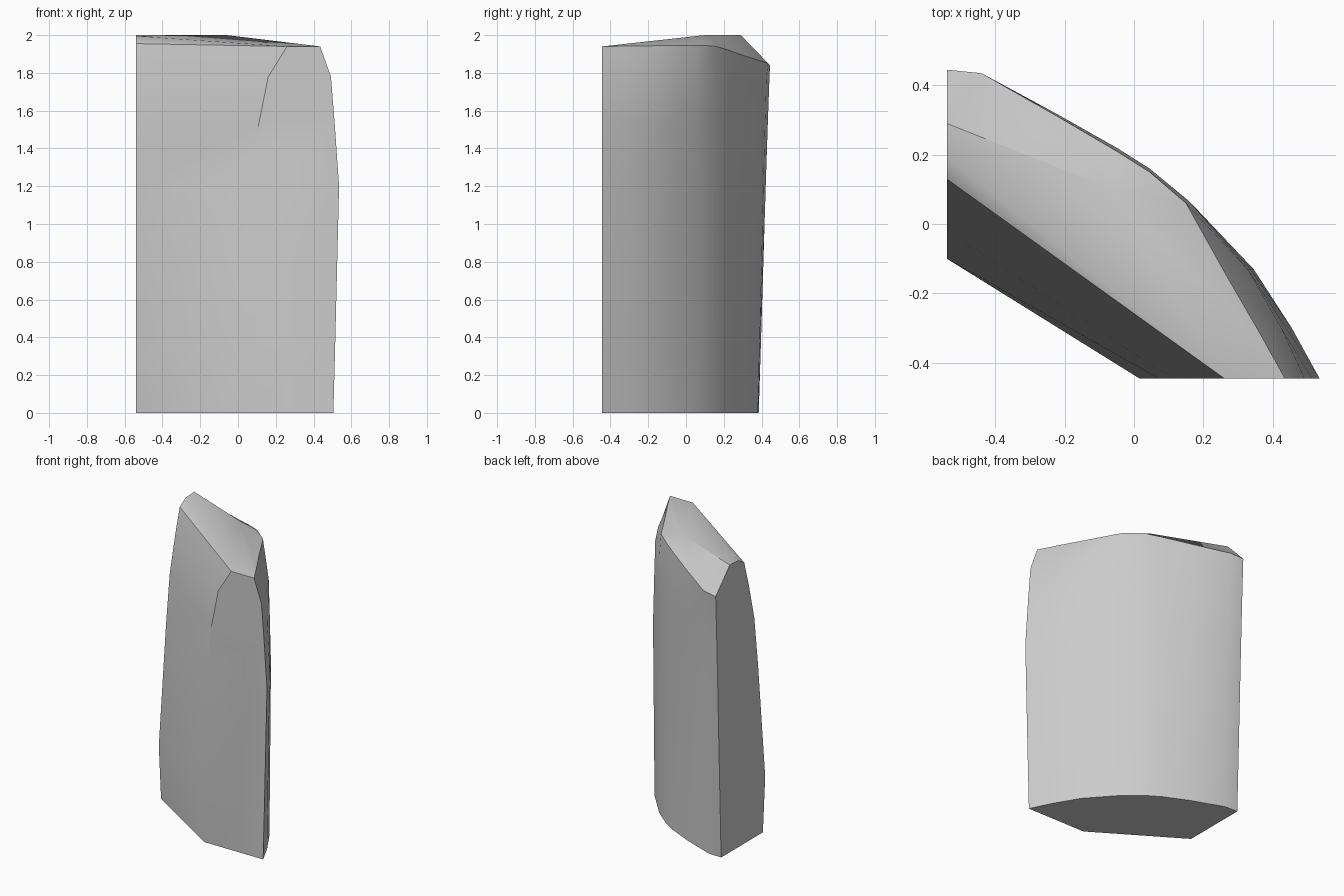
import bpy
import bmesh
import math

cube = bpy.data.objects.get("Cube")
if cube:
    bpy.data.objects.remove(cube)

SIDE, FRONT = -0.54, -0.445  # the two flat cut planes

# height, inner edge y, front inner x, front outer x, back edge y
LEVELS = [
    (0.00, -0.075, 0.05, 0.505, 0.385),
    (0.38, -0.10, 0.015, 0.515, 0.397),
    (1.20, -0.02, 0.07, 0.535, 0.422),
    (1.53, 0.02, 0.11, 0.512, 0.433),
    (1.78, 0.08, 0.16, 0.492, 0.442),
]
# curved outer side: x, y, how far it follows the front and back edges
CURVE = [
    (0.455, -0.30, 0.7, 0), (0.345, -0.13, 0.4, 0), (0.16, 0.065, 0, 0),
    (0.045, 0.16, 0, 0), (-0.05, 0.22, 0, 0), (-0.22, 0.31, 0, 0.3),
    (-0.44, 0.41, 0, 0.8),
]
# rim of the outer side, front to back
RIM = [
    (0.435, FRONT, 1.94), (0.36, -0.31, 1.942), (0.27, -0.155, 1.944),
    (0.15, 0.06, 1.945), (0.045, 0.15, 1.943), (-0.05, 0.21, 1.925),
    (-0.22, 0.31, 1.89), (-0.44, 0.435, 1.85), (SIDE, 0.445, 1.84),
]


def section(z, inner_y, inner_x, outer_x, back_y):
    pts = [(SIDE, inner_y, z), (inner_x, FRONT, z), (outer_x, FRONT, z)]
    for x, y, f, b in CURVE:
        pts.append((x + f * (outer_x - 0.535), y + b * (back_y - 0.422), z))
    return pts + [(SIDE, back_y, z)]


# Walls: stacked cross-sections joined in rings
bm = bmesh.new()
rows = [section(*lv) for lv in LEVELS]
rows.append([(SIDE, 0.13, 1.955), (0.26, FRONT, 1.94)] + RIM)
rings = [[bm.verts.new(p) for p in row] for row in rows]
n = len(rings[0])
for low, high in zip(rings, rings[1:]):
    for i in range(n):
        j = (i + 1) % n
        bm.faces.new((low[i], low[j], high[j], high[i]))
bm.faces.new(rings[0][::-1])

# Faceted top around a ridge
inner, corner, *rim = rings[-1]
r1 = bm.verts.new((SIDE, 0.195, 1.995))
r2 = bm.verts.new((SIDE, 0.29, 2.0))
r3 = bm.verts.new((-0.06, 0.10, 2.0))
bm.faces.new((inner, corner, r1))
bm.faces.new((r1, corner, r3))
bm.faces.new((r1, r3, r2))
bm.faces.new((corner, rim[0], r3))
for a, b in zip(rim[:7], rim[1:8]):
    bm.faces.new((a, b, r3))
bm.faces.new((r3, rim[7], r2))
bm.faces.new((r2, rim[7], rim[8]))
bm.faces.new((inner, r1, r2, rim[8]))
bmesh.ops.recalc_face_normals(bm, faces=bm.faces[:])

mesh = bpy.data.meshes.new("stone_slab")
bm.to_mesh(mesh)
bm.free()
slab = bpy.data.objects.new("stone_slab", mesh)
bpy.context.collection.objects.link(slab)

# Plain grey stone
grey = bpy.data.materials.new("light_grey")
grey.use_nodes = True
color = (0.6, 0.6, 0.6, 1)
grey.diffuse_color = color
grey.node_tree.nodes["Principled BSDF"].inputs["Base Color"].default_value = color
mesh.materials.append(grey)

bpy.context.view_layer.objects.active = slab
slab.select_set(True)
bpy.ops.object.shade_smooth_by_angle(angle=math.radians(35))
